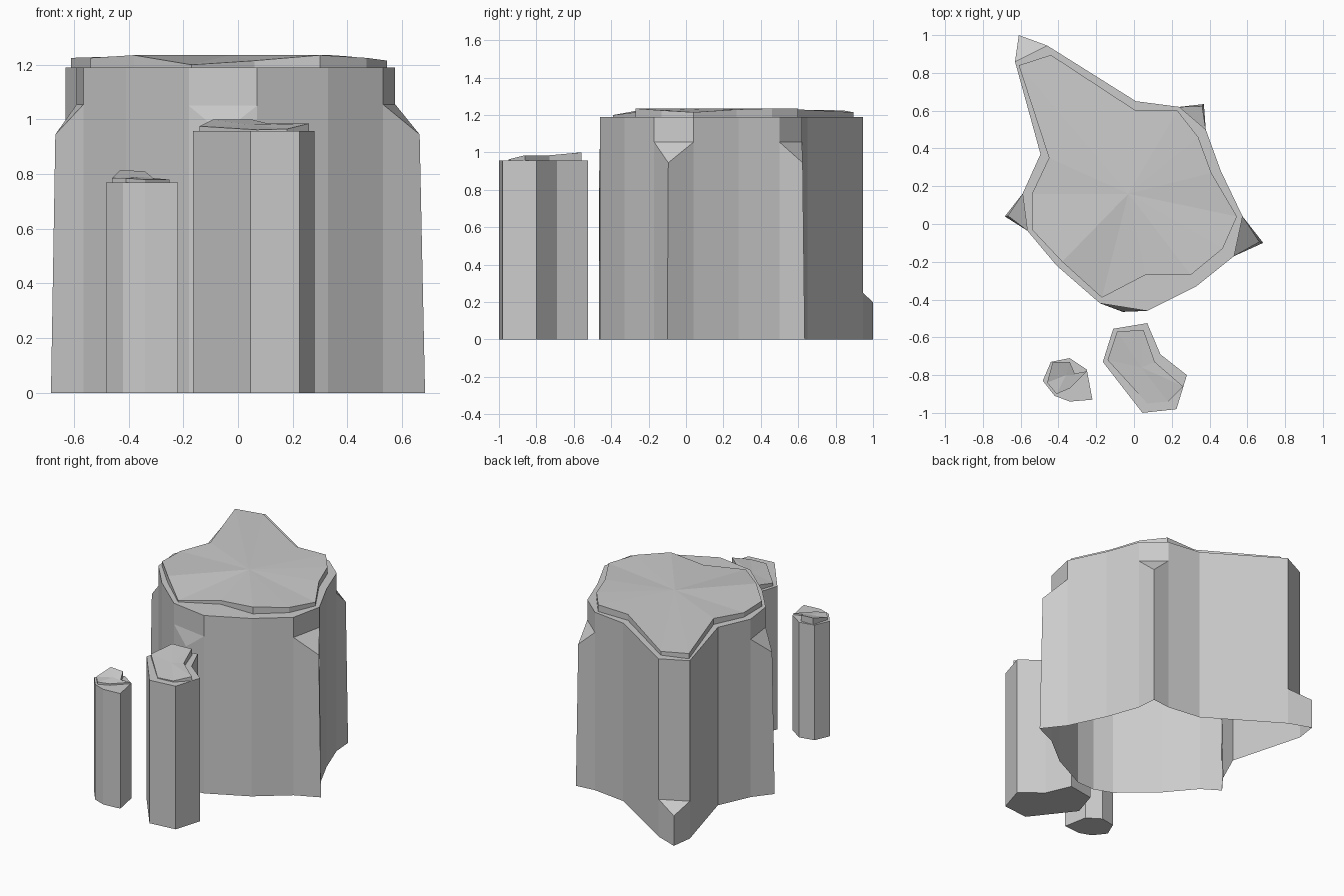
import bpy, bmesh

if "Cube" in bpy.data.objects:
    bpy.data.objects.remove(bpy.data.objects["Cube"])


def rock_column(name, outline, top, cap, center, spurs=None, closed=True):
    """Faceted column: walls, broken-off corner spurs, ledge and a fanned cap.
    spurs maps edge index -> (foot x, foot y, shoulder z, tip z, tip pull-in)."""
    spurs = spurs or {}
    bm = bmesh.new()
    n = len(outline)
    cols = []
    # Vertical corner edges, split where a spur meets the wall
    for i, (x, y) in enumerate(outline):
        heights = {0.0, top}
        for e in (i, (i - 1) % n):
            if e in spurs:
                heights.add(spurs[e][2])
        cols.append([bm.verts.new((x, y, z)) for z in sorted(heights)])

    base = []
    for i in range(n):
        a, b = cols[i], cols[(i + 1) % n]
        base.append(a[0])
        if i in spurs:
            x, y, shoulder, tip_z, pull = spurs[i]
            am = next(v for v in a if abs(v.co.z - shoulder) < 1e-5)
            bv = next(v for v in b if abs(v.co.z - shoulder) < 1e-5)
            mx, my = (am.co.x + bv.co.x) / 2, (am.co.y + bv.co.y) / 2
            foot = bm.verts.new((x, y, 0))
            tip = bm.verts.new((x + (mx - x) * pull, y + (my - y) * pull, tip_z))
            bm.faces.new((a[0], foot, tip, am))
            bm.faces.new((foot, b[0], bv, tip))
            bm.faces.new((am, tip, bv))
            bm.faces.new((am, bv, b[-1], a[-1]))
            base.append(foot)
        else:
            bm.faces.new(a[::-1] + b)

    # Base
    if closed:
        bm.faces.new(base[::-1])
    # Ledge, cap rim and cap fan
    low = [bm.verts.new((x, y, top + dz)) for (x, y, z), dz in
           zip(cap, [0] * n)]
    high = [bm.verts.new(p) for p in cap]
    mid = bm.verts.new(center)
    for i in range(n):
        j = (i + 1) % n
        bm.faces.new((cols[i][-1], cols[j][-1], low[j], low[i]))
        bm.faces.new((low[i], low[j], high[j], high[i]))
        bm.faces.new((high[i], high[j], mid))

    me = bpy.data.meshes.new(name)
    bm.to_mesh(me)
    bm.free()
    ob = bpy.data.objects.new(name, me)
    bpy.context.collection.objects.link(ob)
    return ob


# Large main rock, hollow underneath
rock_column(
    "main_rock",
    [(-.18, -.42), (.07, -.46), (.33, -.33), (.53, -.17), (.575, .04),
     (.46, .28), (.38, .50), (.24, .62), (.01, .65), (-.46, .945),
     (-.63, .86), (-.495, .37), (-.59, .16), (-.565, -.035), (-.41, -.22)],
    1.19,
    [(-.17, -.39, 1.20), (.06, -.27, 1.215), (.30, -.27, 1.235),
     (.47, -.13, 1.225), (.545, .04, 1.215), (.41, .27, 1.23),
     (.34, .46, 1.235), (.23, .60, 1.235), (.01, .60, 1.23),
     (-.44, .895, 1.215), (-.61, .84, 1.225), (-.45, .35, 1.23),
     (-.54, .16, 1.22), (-.54, -.03, 1.225), (-.38, -.20, 1.235)],
    (-.03, .16, 1.235),
    {0: (-.06, -.465, 1.05, .95, .05),
     3: (.684, -.10, 1.055, .945, .15),
     6: (.37, .635, 1.055, .945, .15),
     9: (-.61, 1.0, .25, .20, 0),
     12: (-.684, .04, 1.055, .945, .15)}, closed=False)

# Medium pillar in front
rock_column(
    "medium_pillar",
    [(-.165, -.73), (.045, -1.0), (.225, -.98), (.28, -.80),
     (.14, -.69), (.07, -.525), (-.11, -.555)],
    .957,
    [(-.14, -.72, .975), (.07, -.95, .962), (.18, -.94, .965),
     (.26, -.86, .985), (.11, -.73, .985), (.05, -.56, 1.0),
     (-.09, -.57, 1.0)],
    (.04, -.76, .98))

# Small pillar in front
rock_column(
    "small_pillar",
    [(-.483, -.83), (-.42, -.91), (-.34, -.94), (-.22, -.93),
     (-.25, -.77), (-.34, -.71), (-.44, -.73)],
    .77,
    [(-.46, -.84, .785), (-.41, -.90, .785), (-.34, -.87, .78),
     (-.25, -.78, .78), (-.31, -.80, .785), (-.34, -.73, .81),
     (-.43, -.73, .815)],
    (-.36, -.80, .79))
